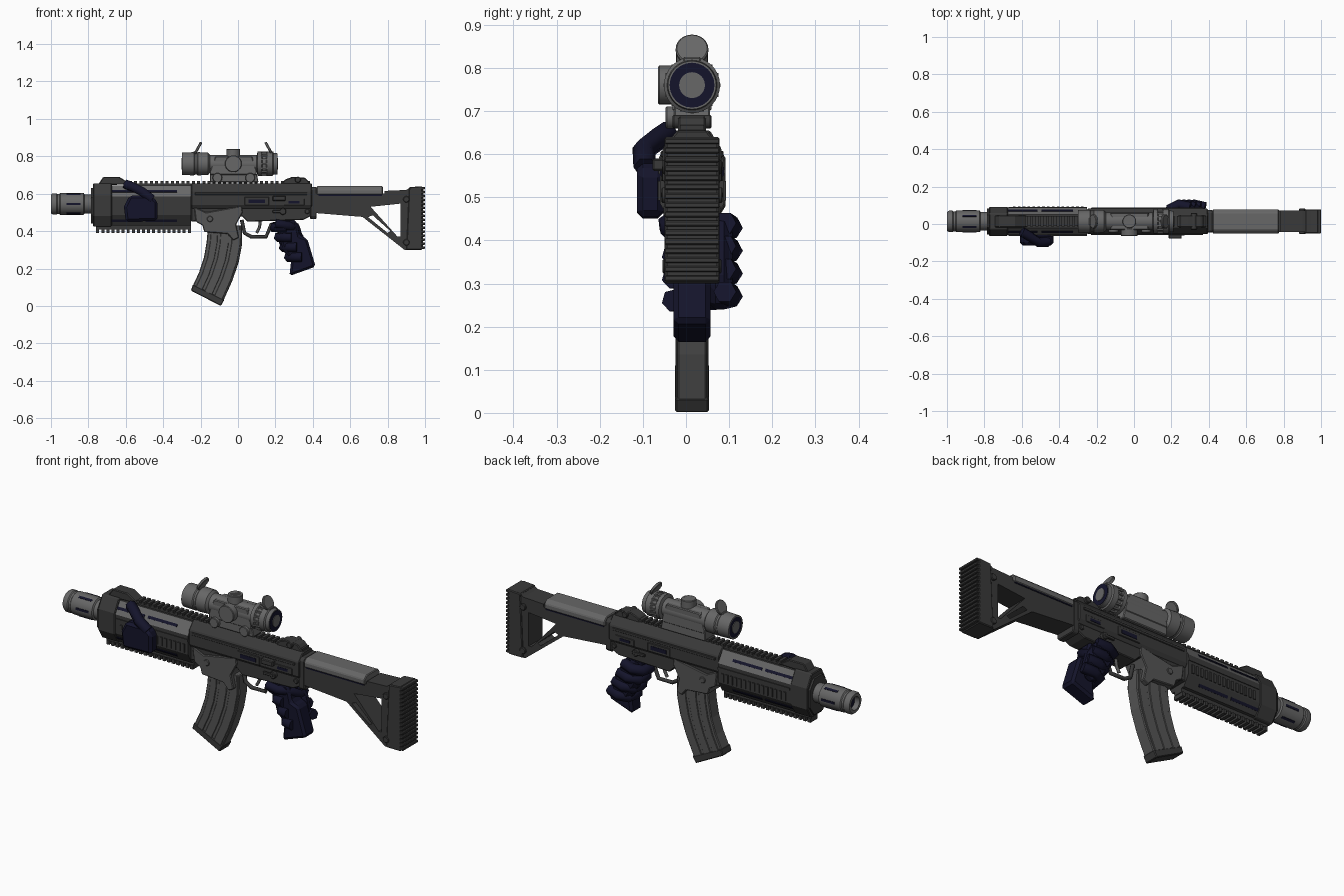
import bpy, bmesh, math
from mathutils import Matrix, Vector

cube = bpy.data.objects.get("Cube")
if cube:
    bpy.data.objects.remove(cube, do_unlink=True)

YC = 0.014  # centre plane of the weapon


def material(name, rgb):
    m = bpy.data.materials.new(name)
    m.use_nodes = True
    m.diffuse_color = (*rgb, 1)
    b = m.node_tree.nodes["Principled BSDF"]
    b.inputs["Base Color"].default_value = (*rgb, 1)
    b.inputs["Roughness"].default_value = 0.7
    return m


DARK = material("charcoal", (0.042, 0.042, 0.042))
MID = material("steel grey", (0.09, 0.09, 0.09))
LIGHT = material("light grey", (0.135, 0.135, 0.135))
NAVY = material("navy black", (0.007, 0.007, 0.024))


def finish(bm, name, mats, bevel=0.0, smooth=False):
    bmesh.ops.recalc_face_normals(bm, faces=bm.faces[:])
    me = bpy.data.meshes.new(name)
    bm.to_mesh(me)
    bm.free()
    ob = bpy.data.objects.new(name, me)
    bpy.context.collection.objects.link(ob)
    for m in (mats if isinstance(mats, list) else [mats]):
        me.materials.append(m)
    if bevel:
        mod = ob.modifiers.new("edge", "BEVEL")
        mod.width, mod.segments = bevel, 1
        mod.limit_method, mod.angle_limit = "ANGLE", math.radians(35)
    if smooth:
        bpy.ops.object.select_all(action="DESELECT")
        ob.select_set(True)
        bpy.context.view_layer.objects.active = ob
        bpy.ops.object.shade_smooth_by_angle(angle=math.radians(35))
    return ob


def extrude(bm, pts, step):
    face = bm.faces.new([bm.verts.new(p) for p in pts])
    top = bmesh.ops.extrude_face_region(bm, geom=[face])["geom"]
    bmesh.ops.translate(bm, vec=step, verts=[v for v in top if isinstance(v, bmesh.types.BMVert)])


def side(name, pts, half, mats, y=YC, bevel=0.004):
    """Side outline (x, z) extruded across y."""
    bm = bmesh.new()
    extrude(bm, [(x, y - half, z) for x, z in pts], (0, 2 * half, 0))
    return finish(bm, name, mats, bevel)


def section(name, half_pts, x0, x1, mats, bevel=0.0):
    """Half cross-section (offset, z), mirrored and extruded along x."""
    pts = half_pts + [(-o, z) for o, z in reversed(half_pts)]
    bm = bmesh.new()
    extrude(bm, [(x0, YC + o, z) for o, z in pts], (x1 - x0, 0, 0))
    return finish(bm, name, mats, bevel)


def boxes(name, items, mats, bevel=0.0):
    """Boxes given as (centre, size)."""
    bm = bmesh.new()
    for c, s in items:
        bmesh.ops.create_cube(bm, size=1, matrix=Matrix.Translation(c) @ Matrix.Diagonal((*s, 1)))
    return finish(bm, name, mats, bevel)


def lathe(name, prof, z, mats, n=32):
    """Profile (x, radius) spun about the x axis."""
    bm = bmesh.new()
    rings = []
    for x, r in prof:
        rings.append([bm.verts.new((x, YC + r * math.cos(2 * math.pi * i / n),
                                    z + r * math.sin(2 * math.pi * i / n))) for i in range(n)])
    for a, b in zip(rings, rings[1:]):
        for i in range(n):
            j = (i + 1) % n
            bm.faces.new((a[i], a[j], b[j], b[i]))
    bm.faces.new(rings[0])
    bm.faces.new(rings[-1])
    return finish(bm, name, mats, smooth=True)


def disc(name, c, r, h, axis, mats, n=24, bevel=0.003):
    bm = bmesh.new()
    rot = Vector((0, 0, 1)).rotation_difference(Vector(axis)).to_matrix().to_4x4()
    bmesh.ops.create_cone(bm, cap_ends=True, segments=n, radius1=r, radius2=r, depth=h,
                          matrix=Matrix.Translation(c) @ rot)
    return finish(bm, name, mats, bevel, smooth=True)


def tube(name, pts, r, mat, res=2):
    cu = bpy.data.curves.new(name, "CURVE")
    cu.dimensions, cu.bevel_depth, cu.bevel_resolution, cu.use_fill_caps = "3D", r, res, True
    sp = cu.splines.new("POLY")
    sp.points.add(len(pts) - 1)
    for p, co in zip(sp.points, pts):
        p.co = (*co, 1)
    ob = bpy.data.objects.new(name, cu)
    bpy.context.collection.objects.link(ob)
    cu.materials.append(mat)
    bpy.ops.object.select_all(action="DESELECT")
    ob.select_set(True)
    bpy.context.view_layer.objects.active = ob
    bpy.ops.object.convert(target="MESH")


# Muzzle device and barrel
lathe("muzzle", [(-0.97, 0.03), (-1, 0.035), (-1, 0.05), (-0.99, 0.057), (-0.97, 0.057), (-0.965, 0.053),
                 (-0.955, 0.053), (-0.95, 0.058), (-0.825, 0.058), (-0.82, 0.05), (-0.76, 0.05)], 0.545, LIGHT)
disc("bore", (-0.972, YC, 0.545), 0.029, 0.008, (1, 0, 0), NAVY, bevel=0)
for k in range(6):
    a = math.radians(30 + 60 * k)
    ob = boxes("muzzle_slot", [((0, 0, 0.0575), (0.075, 0.012, 0.005))], NAVY)
    ob.matrix_world = Matrix.Translation((-0.88, YC, 0.545)) @ Matrix.Rotation(a, 4, "X")

# Handguard with light upper panels
guard = [(0.036, 0.645), (0.074, 0.585), (0.074, 0.485), (0.042, 0.43)]
ob = section("handguard", guard, -0.69, -0.25, [DARK, LIGHT])
for f in ob.data.polygons:
    if 0.3 < f.normal.z < 0.8 and abs(f.normal.x) < 0.1:
        f.material_index = 1
section("handguard_collar", [(0.042, 0.655), (0.078, 0.59), (0.078, 0.48), (0.044, 0.425)],
        -0.775, -0.675, DARK, 0.004)
section("collar_rim", [(0.034, 0.63), (0.07, 0.58), (0.07, 0.49), (0.036, 0.44)], -0.785, -0.77, DARK)
for s in (1, -1):
    for x in (-0.6, -0.41):
        for o, z, t in ((0.057, 0.613, 57), (0.0585, 0.457, -60)):
            ob = boxes("handguard_slot", [((0, 0, 0), (0.17, 0.014, 0.005))], NAVY)
            ob.matrix_world = Matrix.Translation((x, YC + s * o, z)) @ Matrix.Rotation(math.radians(-s * t), 4, "X")
    boxes("side_vents", [((-0.64 + 0.026 * i, YC + s * 0.075, 0.515), (0.014, 0.008, 0.045)) for i in range(15)], DARK)
    boxes("side_rib", [((-0.46, YC + s * 0.075, 0.56), (0.42, 0.006, 0.012))], DARK)

# Rails
boxes("top_rail", [((-0.1, YC, 0.645), (0.98, 0.05, 0.02))]
      + [((-0.575 + 0.028 * i, YC, 0.66), (0.016, 0.055, 0.014)) for i in range(35)], DARK)
boxes("bottom_rail", [((-0.505, YC, 0.422), (0.51, 0.05, 0.026))]
      + [((-0.75 + 0.0272 * i, YC, 0.4), (0.016, 0.06, 0.022)) for i in range(19)], DARK)
side("front_sight", [(-0.75, 0.645), (-0.72, 0.69), (-0.635, 0.69), (-0.57, 0.65)], 0.032, DARK)
side("rear_sight", [(0.23, 0.645), (0.25, 0.675), (0.29, 0.69), (0.36, 0.685), (0.39, 0.65)], 0.032, DARK)
disc("sight_wheel", (0.32, YC, 0.675), 0.016, 0.09, (0, 1, 0), DARK)

# Receiver
section("upper_receiver", [(0.034, 0.655), (0.068, 0.615), (0.068, 0.54), (0.055, 0.52)], -0.25, 0.395, DARK, 0.004)
side("lower_receiver", [(-0.25, 0.57), (0.4, 0.57), (0.4, 0.485), (0.35, 0.46), (0.05, 0.45), (0.02, 0.48),
                        (-0.25, 0.45)], 0.054, DARK)
section("stock_hinge", [(0.05, 0.635), (0.06, 0.62), (0.06, 0.48), (0.05, 0.465)], 0.385, 0.42, DARK, 0.004)
for s in (1, -1):
    y = YC + s * 0.068
    boxes("receiver_rib", [((0.07, y, 0.6), (0.6, 0.01, 0.014)), ((0.1, y, 0.56), (0.13, 0.008, 0.045)),
                           ((0.3, y - s * 0.008, 0.555), (0.11, 0.02, 0.035))], DARK, 0.002)
    boxes("receiver_recess", [((0.1, y + s * 0.002, 0.56), (0.09, 0.008, 0.02)),
                              ((0.3, y, 0.555), (0.06, 0.008, 0.014))], NAVY)
    disc("selector_pivot", (0.24, YC + s * 0.056, 0.505), 0.018, 0.03, (0, 1, 0), DARK)
    boxes("selector_lever", [((0.215, YC + s * 0.066, 0.505), (0.06, 0.012, 0.014))], DARK, 0.002)
    disc("receiver_pin", (0.37, YC + s * 0.052, 0.505), 0.013, 0.02, (0, 1, 0), DARK)
boxes("bolt_handle", [((0.22, YC - 0.072, 0.575), (0.07, 0.04, 0.028))], DARK, 0.004)

# Magazine well and curved magazine
side("magazine_well", [(-0.235, 0.53), (-0.17, 0.5), (-0.09, 0.515), (0.02, 0.535), (0.025, 0.5), (-0.01, 0.435),
                       (0.005, 0.365), (-0.025, 0.35), (-0.055, 0.385), (-0.18, 0.395), (-0.19, 0.43),
                       (-0.225, 0.45)], 0.061, MID)
for s in (1, -1):
    disc("well_pin", (-0.15, YC + s * 0.06, 0.465), 0.016, 0.012, (0, 1, 0), MID)
front = [(-0.16, 0.43), (-0.168, 0.34), (-0.182, 0.26), (-0.208, 0.18), (-0.243, 0.105)]
back = [(0.02, 0.43), (0.022, 0.33), (0.004, 0.235), (-0.03, 0.135), (-0.078, 0.028)]
side("magazine", front + back[::-1], 0.034, MID)


def blend(t):
    return [(a[0] + (b[0] - a[0]) * t, a[1] + (b[1] - a[1]) * t) for a, b in zip(front, back)]


for t0, t1 in ((0.1, 0.3), (0.38, 0.62), (0.7, 0.95)):
    side("magazine_rib", blend(t0) + blend(t1)[::-1], 0.038, MID, bevel=0.002)
side("magazine_base", [(-0.241, 0.115), (-0.073, 0.033), (-0.092, 0), (-0.252, 0.082)], 0.039, DARK)

# Trigger
tube("trigger_guard", [(0.02, YC, 0.46), (0.035, YC, 0.39), (0.07, YC, 0.37), (0.15, YC, 0.37), (0.18, YC, 0.44)],
     0.01, DARK)
tube("trigger", [(0.12, YC, 0.46), (0.115, YC, 0.42), (0.1, YC, 0.39)], 0.008, MID)

# Pistol grip held by a gloved hand
side("pistol_grip", [(0.2, 0.46), (0.31, 0.46), (0.33, 0.375), (0.37, 0.36), (0.415, 0.21), (0.275, 0.16),
                     (0.285, 0.25), (0.24, 0.3)], 0.043, NAVY, bevel=0.012)
side("rear_glove_palm", [(0.22, 0.45), (0.29, 0.46), (0.35, 0.375), (0.37, 0.3), (0.34, 0.235), (0.27, 0.25),
                         (0.21, 0.35)], 0.03, NAVY, y=0.078, bevel=0.02)
for i in range(4):
    x, z = 0.19 + 0.027 * i, 0.425 - 0.053 * i
    tube("rear_finger", [(x + 0.11, 0.09, z + 0.015), (x + 0.05, 0.105, z + 0.005), (x + 0.005, 0.085, z),
                         (x, 0.02, z - 0.005), (x + 0.03, -0.025, z - 0.005), (x + 0.07, -0.03, z - 0.005)],
         0.027, NAVY, 1)
tube("rear_thumb", [(0.32, 0.07, 0.38), (0.31, 0.0, 0.42), (0.26, -0.04, 0.43), (0.2, -0.042, 0.44)], 0.024, NAVY, 1)

# Front gloved hand: palm, finger bases and thumb on the right side
side("front_glove_palm", [(-0.61, 0.53), (-0.58, 0.59), (-0.47, 0.59), (-0.43, 0.56), (-0.43, 0.455),
                          (-0.6, 0.45)], 0.031, NAVY, y=-0.083, bevel=0.014)
tube("front_thumb", [(-0.46, -0.095, 0.57), (-0.51, -0.098, 0.61), (-0.56, -0.065, 0.635), (-0.6, -0.042, 0.65)],
     0.027, NAVY, 1)

# Stock with open triangle and ridged butt
stock = side("stock", [(0.41, 0.6), (0.783, 0.6), (0.783, 0.615), (0.9, 0.62), (0.925, 0.637), (0.985, 0.637),
                       (0.99, 0.625), (0.99, 0.31), (0.98, 0.3), (0.89, 0.3), (0.666, 0.476), (0.41, 0.497)],
             0.058, DARK, bevel=0)
for hole in ([(0.709, 0.53), (0.869, 0.547), (0.869, 0.37), (0.853, 0.37)],
             [(0.695, 0.475), (0.72, 0.485), (0.815, 0.4), (0.8, 0.39)]):
    cutter = side("cutter", hole, 0.2, DARK, bevel=0)
    mod = stock.modifiers.new("opening", "BOOLEAN")
    mod.operation, mod.object, mod.solver = "DIFFERENCE", cutter, "EXACT"
    bpy.context.view_layer.objects.active = stock
    bpy.ops.object.modifier_apply(modifier="opening")
    bpy.data.objects.remove(cutter, do_unlink=True)
side("butt_pad", [(0.915, 0.635), (0.985, 0.64), (0.985, 0.3), (0.9, 0.3)], 0.064, DARK)
boxes("butt_ridges", [((0.985, YC, 0.312 + 0.0212 * i), (0.03, 0.128, 0.014)) for i in range(16)], DARK, 0.003)
section("cheek_rest", [(0.046, 0.64), (0.064, 0.622), (0.064, 0.595)], 0.42, 0.775, LIGHT, 0.004)
for s in (1, -1):
    boxes("stock_seam", [((0.6, YC + s * 0.058, 0.592), (0.34, 0.006, 0.006))], NAVY)
    for z in (0.34, 0.57):
        disc("stock_bolt", (0.9, YC + s * 0.06, z), 0.017, 0.016, (0, 1, 0), DARK)

# Scope body, lenses and mount
lathe("scope_tube", [(-0.285, 0.045), (-0.3, 0.052), (-0.3, 0.06), (-0.235, 0.062), (-0.23, 0.058), (-0.22, 0.058),
                     (-0.215, 0.062), (-0.16, 0.06), (-0.15, 0.047), (0.1, 0.047), (0.105, 0.065), (0.125, 0.065),
                     (0.13, 0.058), (0.15, 0.058), (0.155, 0.065), (0.185, 0.065), (0.19, 0.058), (0.21, 0.056),
                     (0.21, 0.05), (0.195, 0.048)], 0.76, LIGHT)
for x, d in ((-0.287, -1), (0.2, 1)):
    disc("scope_lens_ring", (x, YC, 0.76), 0.052, 0.024, (1, 0, 0), NAVY, bevel=0)
    disc("scope_lens", (x + d * 0.012, YC, 0.76), 0.03, 0.006, (1, 0, 0), LIGHT, bevel=0)
side("scope_housing", [(-0.15, 0.72), (-0.12, 0.8), (0.075, 0.8), (0.1, 0.72), (0.1, 0.7), (-0.15, 0.7)], 0.045, LIGHT)
side("scope_mount", [(-0.15, 0.71), (0.1, 0.71), (0.11, 0.66), (-0.15, 0.66)], 0.042, LIGHT)
disc("top_turret", (-0.025, YC, 0.815), 0.037, 0.05, (0, 0, 1), LIGHT)
disc("top_turret_cap", (-0.025, YC, 0.834), 0.03, 0.012, (0, 0, 1), DARK)
disc("side_turret", (-0.025, -0.045, 0.76), 0.045, 0.04, (0, 1, 0), LIGHT)
for x in (-0.11, 0.065):
    disc("mount_knob", (x, -0.035, 0.685), 0.026, 0.024, (0, 1, 0), LIGHT)
for x, t in ((-0.215, 1), (0.165, -1)):
    disc("flip_cap", (x, YC, 0.842), 0.038, 0.014, (1, 0, -0.55 * t), LIGHT)
    boxes("flip_cap_hinge", [((x - t * 0.015, YC, 0.815), (0.022, 0.04, 0.02))], LIGHT, 0.003)
boxes("eyepiece_grip", [((0.14, YC + 0.062 * math.cos(k * math.pi / 8), 0.76 + 0.062 * math.sin(k * math.pi / 8)),
                         (0.035, 0.008, 0.008)) for k in range(16)], LIGHT)
